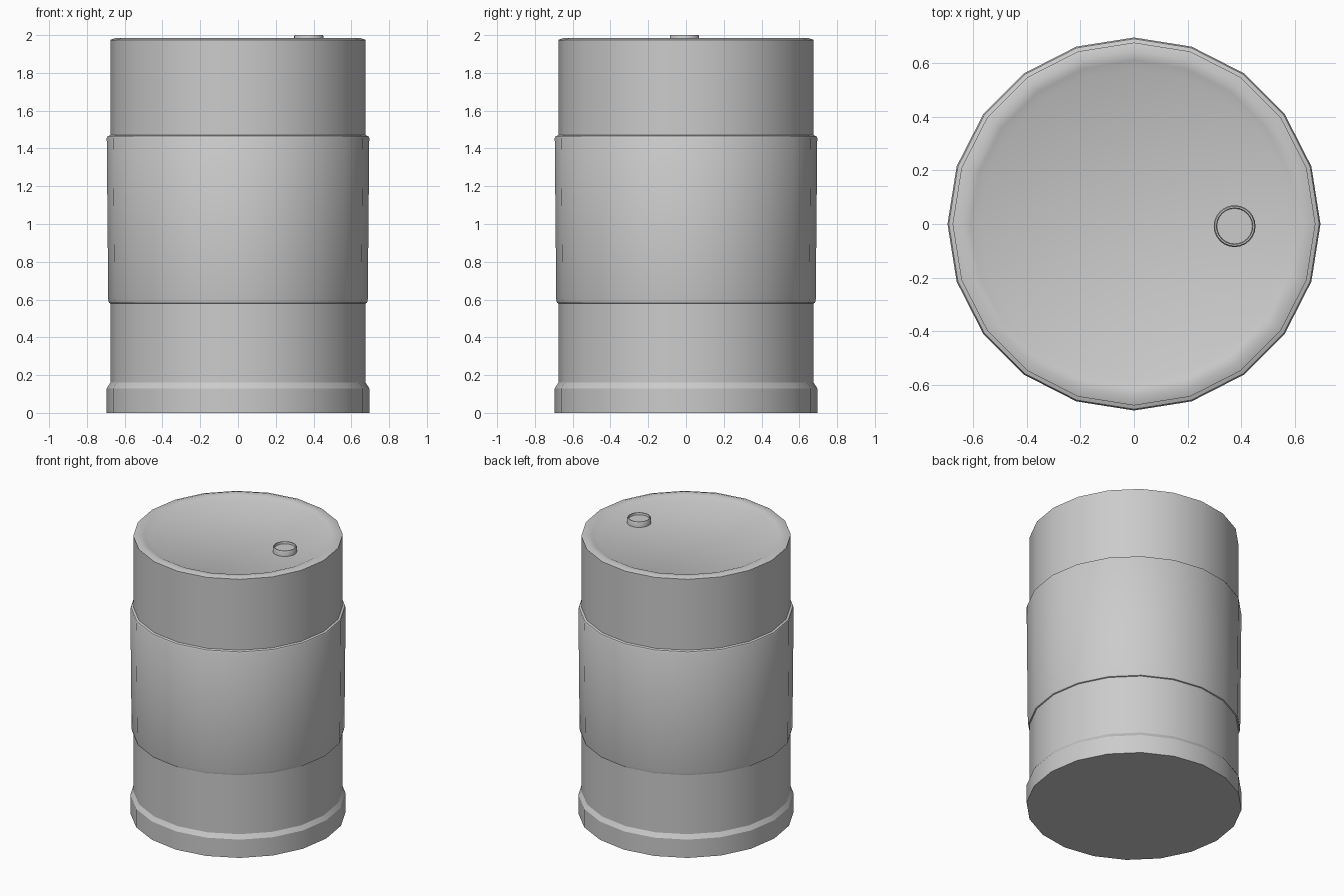
import bpy, bmesh, math

if "Cube" in bpy.data.objects:
    bpy.data.objects.remove(bpy.data.objects["Cube"])


def lathe(name, profile, sides, center=(0, 0), angle=30):
    """Revolve an (r, z) profile around z, capping the first and last rings."""
    bm = bmesh.new()
    rings = []
    for r, z in profile:
        ring = []
        for i in range(sides):
            a = 2 * math.pi * i / sides
            ring.append(bm.verts.new((r * math.cos(a), r * math.sin(a), z)))
        rings.append(ring)
    for lo, hi in zip(rings, rings[1:]):
        for i in range(sides):
            j = (i + 1) % sides
            bm.faces.new((lo[i], lo[j], hi[j], hi[i]))
    bm.faces.new(list(reversed(rings[0])))
    bm.faces.new(rings[-1])
    mesh = bpy.data.meshes.new(name)
    bm.to_mesh(mesh)
    bm.free()
    obj = bpy.data.objects.new(name, mesh)
    obj.location = (center[0], center[1], 0)
    bpy.context.collection.objects.link(obj)
    bpy.ops.object.select_all(action='DESELECT')
    obj.select_set(True)
    bpy.context.view_layer.objects.active = obj
    bpy.ops.object.shade_smooth_by_angle(angle=math.radians(angle))
    return obj


# Drum shell: flared foot, raised middle band, rolled rim and sunken lid
lathe("drum_body", [
    (0.695, 0.0), (0.695, 0.13), (0.676, 0.16),
    (0.676, 0.58), (0.683, 0.583), (0.687, 0.60),
    (0.695, 1.455), (0.69, 1.465), (0.676, 1.47),
    (0.676, 1.975), (0.645, 1.985), (0.61, 1.978), (0.576, 1.962),
], 20)

# Filler cap: short collar with a slightly sunken top
lathe("filler_cap", [
    (0.078, 1.955), (0.078, 1.993), (0.074, 2.0),
    (0.068, 2.0), (0.066, 1.985),
], 24, center=(0.375, -0.008))
